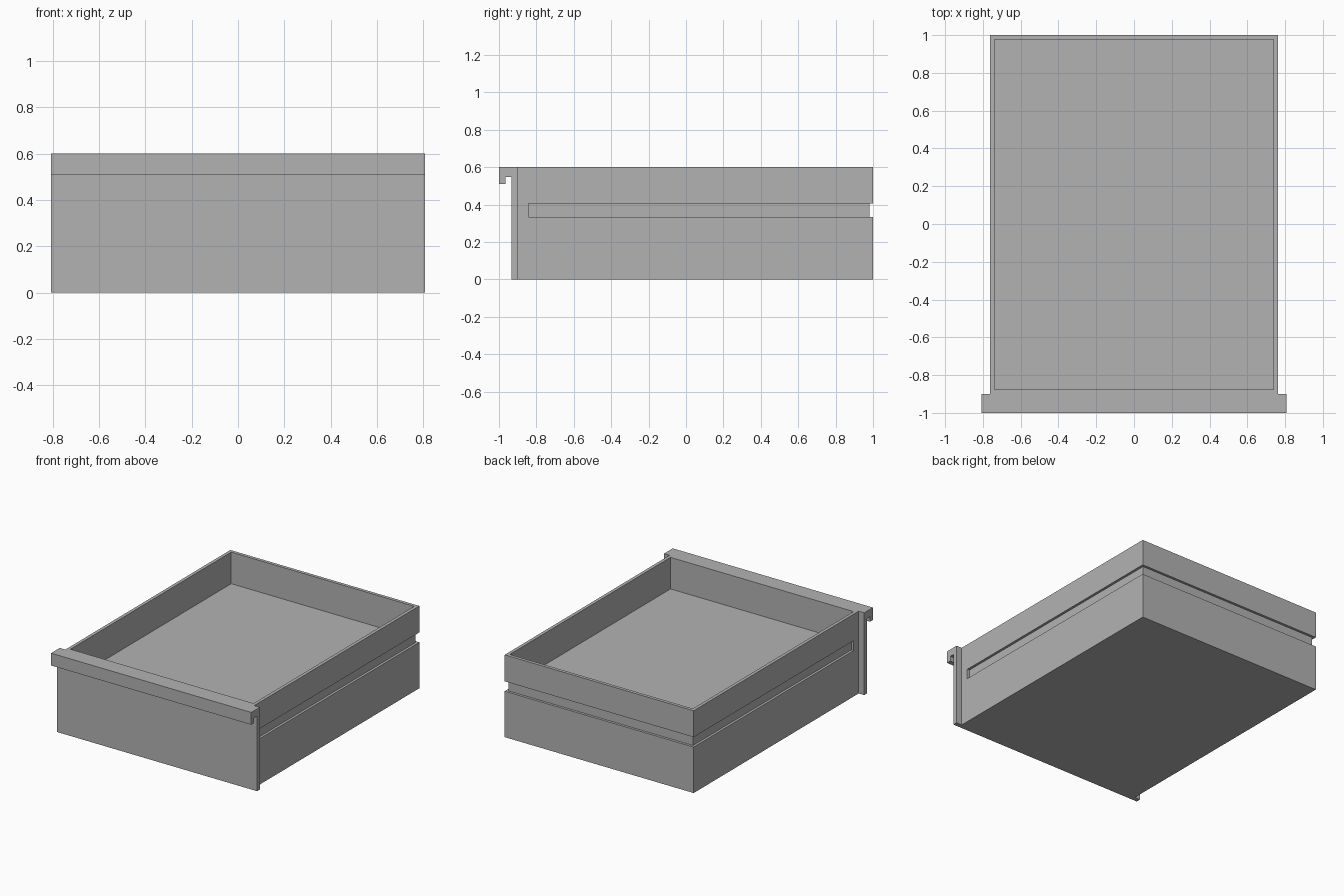
import bpy
import bmesh
from mathutils import Vector

if "Cube" in bpy.data.objects:
    bpy.data.objects.remove(bpy.data.objects["Cube"], do_unlink=True)

# Single flat colour
grey = bpy.data.materials.new("plain_grey")
grey.use_nodes = True
colour = (0.45, 0.45, 0.45, 1.0)
grey.diffuse_color = colour
grey.node_tree.nodes["Principled BSDF"].inputs["Base Color"].default_value = colour

HEIGHT = 0.6
FLOOR = 0.37
HALF_BODY = 0.762
HALF_FRONT = 0.807
BACK = 1.0
PANEL_FRONT, PANEL_BACK = -0.933, -0.9
WALL = 0.024
GROOVE_LOW, GROOVE_HIGH = 0.335, 0.407
GROOVE_START, GROOVE_DEPTH = -0.842, 0.018


def prism(name, points, offset):
    """Extrude a planar outline along an offset vector."""
    bm = bmesh.new()
    face = bm.faces.new([bm.verts.new(p) for p in points])
    grown = bmesh.ops.extrude_face_region(bm, geom=[face])["geom"]
    verts = [v for v in grown if isinstance(v, bmesh.types.BMVert)]
    bmesh.ops.translate(bm, verts=verts, vec=Vector(offset))
    bmesh.ops.recalc_face_normals(bm, faces=bm.faces)
    mesh = bpy.data.meshes.new(name)
    bm.to_mesh(mesh)
    bm.free()
    mesh.materials.append(grey)
    obj = bpy.data.objects.new(name, mesh)
    bpy.context.collection.objects.link(obj)
    return obj


def slab(name, half, y0, y1, z0, z1):
    outline = [(-half, y0, z0), (half, y0, z0), (half, y1, z0), (-half, y1, z0)]
    return prism(name, outline, (0, 0, z1 - z0))


def carve(target, cutter):
    """Subtract a cutter and discard it."""
    cutter.hide_render = True
    mod = target.modifiers.new("carve", 'BOOLEAN')
    mod.operation = 'DIFFERENCE'
    mod.solver = 'EXACT'
    mod.object = cutter
    bpy.context.view_layer.objects.active = target
    bpy.ops.object.modifier_apply(modifier=mod.name)
    bpy.data.objects.remove(cutter, do_unlink=True)


# Drawer body with an open tray
body = slab("drawer_body", HALF_BODY, PANEL_BACK, BACK, 0, HEIGHT)
carve(body, slab("tray_cutter", HALF_BODY - WALL, PANEL_BACK + WALL, BACK - WALL,
                 FLOOR, HEIGHT + 0.1))

# Runner groove around both sides and the back
inner = HALF_BODY - GROOVE_DEPTH
outer = HALF_BODY + 0.1
right_half = [(inner, BACK - GROOVE_DEPTH), (inner, GROOVE_START),
              (outer, GROOVE_START), (outer, BACK + 0.1)]
loop = right_half + [(-x, y) for x, y in reversed(right_half)]
carve(body, prism("groove_cutter", [(x, y, GROOVE_LOW) for x, y in loop],
                  (0, 0, GROOVE_HIGH - GROOVE_LOW)))

# Front panel with a hooked pull along its top edge
profile = [(PANEL_BACK, 0), (PANEL_BACK, HEIGHT), (-1, HEIGHT), (-1, 0.51),
           (-0.966, 0.51), (-0.966, 0.547), (PANEL_FRONT, 0.547), (PANEL_FRONT, 0)]
prism("front_panel_with_pull", [(-HALF_FRONT, y, z) for y, z in profile],
      (2 * HALF_FRONT, 0, 0))
